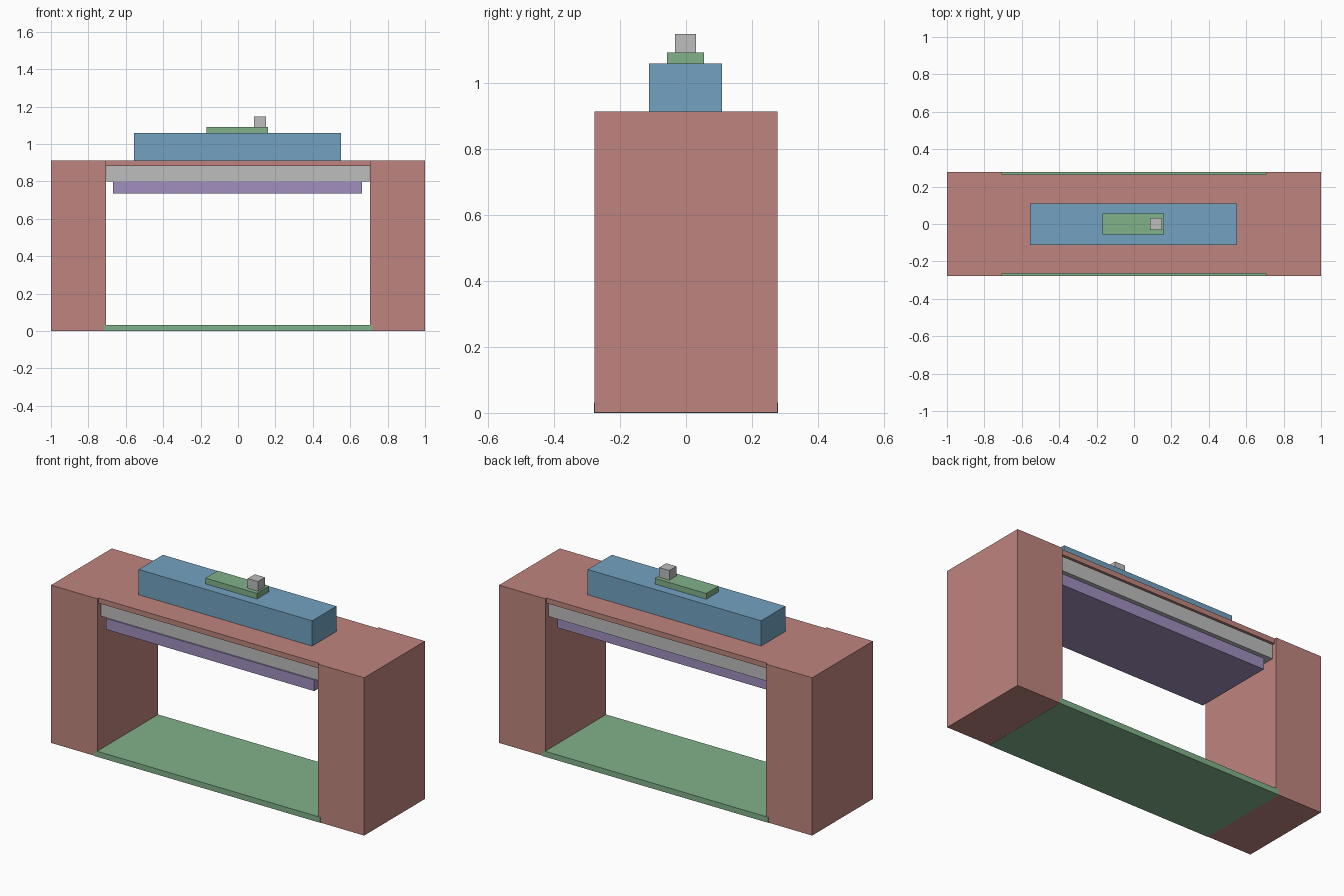
import bpy

cube = bpy.data.objects.get("Cube")
if cube:
    bpy.data.objects.remove(cube, do_unlink=True)


def material(name, rgb):
    mat = bpy.data.materials.new(name)
    mat.use_nodes = True
    mat.diffuse_color = (*rgb, 1)
    mat.node_tree.nodes["Principled BSDF"].inputs["Base Color"].default_value = (*rgb, 1)
    return mat


red = material("dusty red", (0.52, 0.235, 0.21))
blue = material("soft blue", (0.17, 0.365, 0.53))
green = material("sage green", (0.22, 0.445, 0.255))
gray = material("light gray", (0.515, 0.51, 0.52))
purple = material("muted purple", (0.35, 0.275, 0.52))


def box(name, x, y, z, mat):
    """Box from its (low, high) range on each axis."""
    bpy.ops.mesh.primitive_cube_add(size=1)
    obj = bpy.context.object
    obj.name = name
    spans = (x, y, z)
    obj.location = [(a + b) / 2 for a, b in spans]
    obj.scale = [b - a for a, b in spans]
    bpy.ops.object.transform_apply(location=True, rotation=False, scale=True)
    obj.data.materials.append(mat)
    return obj


# Side pillars
for side, x in (("right", (-1, -0.705)), ("left", (0.705, 1))):
    box(side + "_pillar", x, (-0.277, 0.277), (0.001, 0.912), red)

# Base plate, lapping slightly into both pillars
box("base_plate", (-0.72, 0.72), (-0.278, 0.278), (0, 0.032), green)

# Top slab and the panels hung below it
box("top_slab", (-0.705, 0.705), (-0.265, 0.265), (0.882, 0.912), red)
box("under_panel", (-0.704, 0.704), (-0.245, 0.25), (0.80, 0.882), gray)
box("lower_panel", (-0.667, 0.664), (-0.253, 0.225), (0.736, 0.80), purple)

# Stacked blocks on the top
box("upper_block", (-0.556, 0.552), (-0.112, 0.109), (0.912, 1.058), blue)
box("small_plate", (-0.168, 0.161), (-0.057, 0.055), (1.058, 1.091), green)
box("top_knob", (0.085, 0.15), (-0.033, 0.031), (1.091, 1.147), gray)
